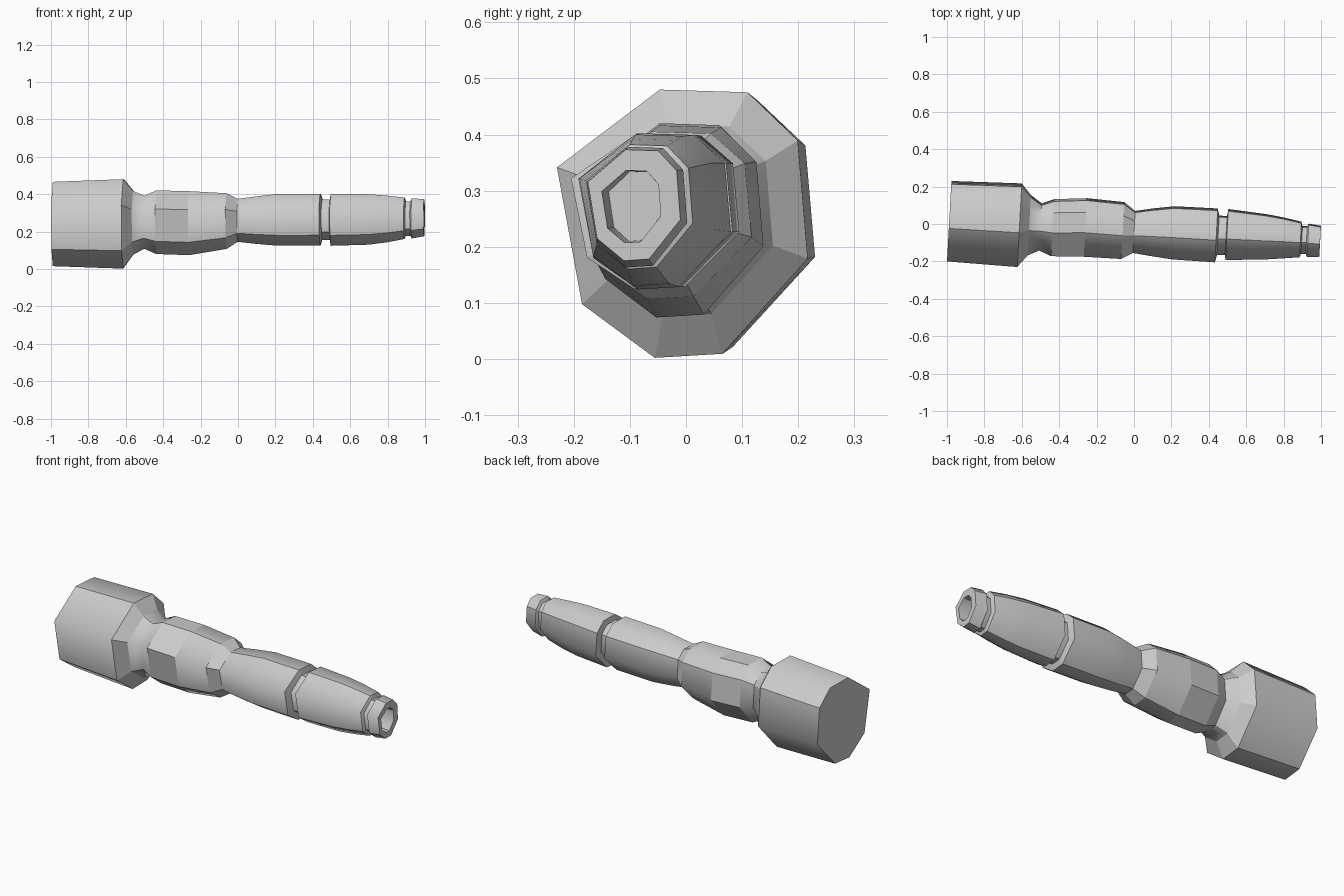
import bpy, bmesh, math

if "Cube" in bpy.data.objects:
    bpy.data.objects.remove(bpy.data.objects["Cube"])

# Irregular eight-sided section, as fractions of each ring's y and z extents
SECTION = [(.41, 1), (.76, .99), (.96, .81), (1, .37),
           (.66, .015), (.39, 0), (.10, .20), (0, .71)]
TILT = 0.055   # rings lean square to the slightly slanted axis


def ring_points(ring):
    x, y0, y1, z0, z1 = ring
    mid = (y0 + y1) / 2
    pts = []
    for u, w in SECTION:
        y = y0 + u * (y1 - y0)
        pts.append((x + TILT * (y - mid), y, z0 + w * (z1 - z0)))
    return pts


def make_part(name, rings, flat=(), cap_start=False, cap_end=False):
    """Skin the rings; segments listed in flat get faceted faces."""
    bm = bmesh.new()
    loops = [[bm.verts.new(p) for p in ring_points(r)] for r in rings]
    for s, (a, b) in enumerate(zip(loops, loops[1:])):
        for i in range(8):
            j = (i + 1) % 8
            f = bm.faces.new((a[i], a[j], b[j], b[i]))
            f.smooth = s not in flat
    if cap_start:
        bm.faces.new(loops[0][::-1])
    if cap_end:
        bm.faces.new(loops[-1])
    bm.normal_update()
    # Ring edges are sharp by angle, every second lengthwise edge is sharp
    for e in bm.edges:
        if len(e.link_faces) == 2:
            e.smooth = e.calc_face_angle() < math.radians(50)
    for a, b in zip(loops, loops[1:]):
        for i in range(8):
            bm.edges.get((a[i], b[i])).smooth = i % 2 == 1
    for loop in (loops[0], loops[-1]):
        for i in range(8):
            bm.edges.get((loop[i], loop[(i + 1) % 8])).smooth = False
    me = bpy.data.meshes.new(name)
    bm.to_mesh(me)
    bm.free()
    ob = bpy.data.objects.new(name, me)
    bpy.context.collection.objects.link(ob)
    return ob


# Ring: x, y low, y high, z low, z high
shoulder = (-.612, -.23, .217, .002, .48)
neck = (-.56, -.168, .155, .075, .418)
waist = (0, -.155, .07, .145, .375)
band1 = (.44, -.205, .083, .125, .402)
band2 = (.89, -.178, .012, .16, .382)

# Heavy butt end
make_part("butt_end", [(-.988, -.2, .23, .015, .466), shoulder], cap_start=True)
make_part("butt_shoulder", [shoulder, neck], flat=(0,))

# Neck and rear grip with a faceted middle
make_part("rear_grip", [
    neck,
    (-.50, -.142, .11, .108, .391),
    (-.435, -.172, .133, .08, .42),
    (-.26, -.175, .138, .074, .416),
    (-.06, -.187, .117, .107, .405),
    waist], flat=(2, 4))

# Front grip, ending in a groove
make_part("front_grip", [
    waist,
    (.10, -.172, .084, .134, .388),
    (.21, -.189, .095, .125, .401),
    band1])
make_part("front_groove", [
    band1,
    (.45, -.165, .045, .155, .372),
    (.492, -.165, .043, .155, .372),
    (.497, -.192, .08, .124, .402)])

# Tapered nose, ending in a second groove
make_part("nose", [
    (.497, -.192, .08, .124, .402),
    (.70, -.19, .053, .13, .4),
    (.80, -.184, .034, .143, .392),
    band2])
make_part("nose_groove", [
    band2,
    (.897, -.16, -.012, .177, .362),
    (.922, -.16, -.012, .177, .362),
    (.93, -.177, .002, .163, .378)])

# Hollow tip
make_part("tip", [
    (.93, -.177, .002, .163, .378),
    (.995, -.175, -.01, .175, .373),
    (.995, -.15, -.045, .207, .336),
    (.85, -.138, -.045, .21, .334)], cap_end=True)
